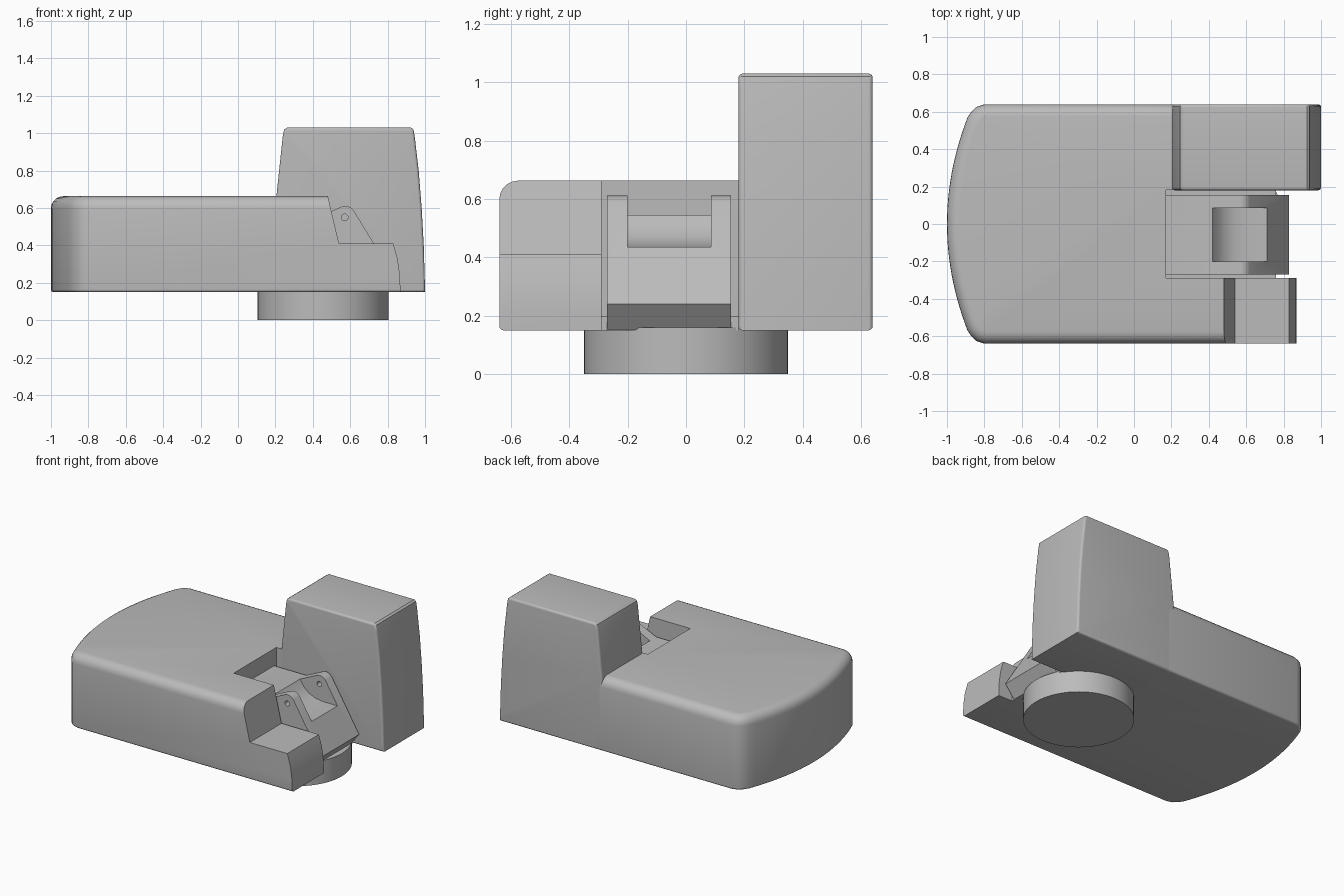
import bpy, bmesh, math
from mathutils import Vector

old = bpy.data.objects.get("Cube")
if old:
    bpy.data.objects.remove(old, do_unlink=True)

grey = bpy.data.materials.new("plain_grey")
grey.use_nodes = True
grey.diffuse_color = (0.5, 0.5, 0.5, 1)
grey.node_tree.nodes["Principled BSDF"].inputs["Base Color"].default_value = (0.5, 0.5, 0.5, 1)


def prism(name, points, direction, rims=()):
    """Extrude an outline; rims lists (axis, value, radius) of edge loops to round."""
    bm = bmesh.new()
    face = bm.faces.new([bm.verts.new(p) for p in points])
    ext = bmesh.ops.extrude_face_region(bm, geom=[face])
    moved = [v for v in ext["geom"] if isinstance(v, bmesh.types.BMVert)]
    bmesh.ops.translate(bm, verts=moved, vec=Vector(direction))
    bmesh.ops.recalc_face_normals(bm, faces=bm.faces)
    for axis, value, radius in rims:
        edges = [e for e in bm.edges if all(abs(v.co[axis] - value) < 1e-4 for v in e.verts)]
        bmesh.ops.bevel(bm, geom=edges, offset=radius, segments=5, profile=0.5,
                        affect='EDGES', clamp_overlap=False)
    mesh = bpy.data.meshes.new(name)
    bm.to_mesh(mesh)
    bm.free()
    mesh.materials.append(grey)
    obj = bpy.data.objects.new(name, mesh)
    bpy.context.collection.objects.link(obj)
    return obj


def side_prism(name, profile, y0, y1, rims=()):
    return prism(name, [(x, y0, z) for x, z in profile], (0, y1 - y0, 0), rims)


def activate(obj):
    bpy.ops.object.select_all(action='DESELECT')
    obj.select_set(True)
    bpy.context.view_layer.objects.active = obj


def cut(obj, cutter):
    activate(obj)
    mod = obj.modifiers.new("cut", 'BOOLEAN')
    mod.operation = 'DIFFERENCE'
    mod.solver = 'EXACT'
    mod.object = cutter
    bpy.ops.object.modifier_apply(modifier=mod.name)
    bpy.data.objects.remove(cutter, do_unlink=True)


def box_profile(x0, x1, z0, z1):
    return [(x0, z0), (x1, z0), (x1, z1), (x0, z1)]


# Body with a bowed end and rounded rim
half = [(1.1, 0.64), (-0.8, 0.64), (-0.842, 0.626), (-0.87, 0.6)]
bow = [(-1 + 0.11 * (y / 0.57) ** 2, y) for y in [0.57 * i / 12 for i in range(12, -13, -1)]]
outline = half + bow + [(x, -y) for x, y in reversed(half)]
body = prism("body", [(x, y, 0.15) for x, y in outline], (0, 0, 0.513),
             [(2, 0.663, 0.065), (2, 0.15, 0.015)])

# Stepped wing, central slot and room for the tower
step = [(0.479, 0.67), (0.54, 0.41), (0.83, 0.41), (0.853, 0.33), (0.866, 0.24),
        (0.87, 0.1), (1.3, 0.1), (1.3, 0.8), (0.45, 0.8)]
cut(body, side_prism("step_cutter", step, -0.8, -0.28))
cut(body, side_prism("slot_cutter", box_profile(0.17, 1.4, 0.2, 0.9), -0.29, 0.181))
cut(body, side_prism("floor_cutter", box_profile(0.76, 1.4, 0.05, 0.9), -0.29, 0.181))
cut(body, side_prism("tower_cutter", box_profile(0.25, 1.4, 0.05, 0.9), 0.18, 0.8))

# Tower with a bowed outer face
tower_profile = [(0.205, 0.15), (0.205, 0.66), (0.24, 0.99), (0.247, 1.02), (0.262, 1.03),
                 (0.925, 1.03), (0.938, 1.02), (0.945, 0.98), (0.966, 0.8), (0.982, 0.6),
                 (0.993, 0.4), (0.999, 0.2), (1.0, 0.15)]
tower = side_prism("tower", tower_profile, 0.18, 0.64, [(1, 0.18, 0.015), (1, 0.64, 0.015)])

# Pivoting gun cradle with a hollow and pin holes
cradle_profile = [(0.171, 0.19), (0.171, 0.545), (0.42, 0.545), (0.555, 0.608), (0.575, 0.612),
                  (0.6, 0.605), (0.618, 0.588), (0.83, 0.24), (0.76, 0.152), (0.7, 0.152)]
cradle = side_prism("cradle", cradle_profile, -0.27, 0.155)
hollow = [(0.42, 0.545), (0.45, 0.5), (0.49, 0.465), (0.54, 0.443), (0.6, 0.435),
          (0.9, 0.435), (0.9, 0.8), (0.42, 0.8)]
cut(cradle, side_prism("hollow_cutter", hollow, -0.2, 0.085))
pin = [(0.57 + 0.018 * math.cos(a), 0.55 + 0.018 * math.sin(a))
       for a in [math.tau * i / 16 for i in range(16)]]
cut(cradle, side_prism("pin_cutter", pin, -0.5, 0.5))

# Round turning base
ring = [(0.455 + 0.35 * math.cos(a), 0.35 * math.sin(a), 0)
        for a in [math.tau * i / 64 for i in range(64)]]
base = prism("turning_base", ring, (0, 0, 0.16))

for part in (body, tower, cradle, base):
    activate(part)
    bpy.ops.object.shade_smooth_by_angle(angle=math.radians(30))
